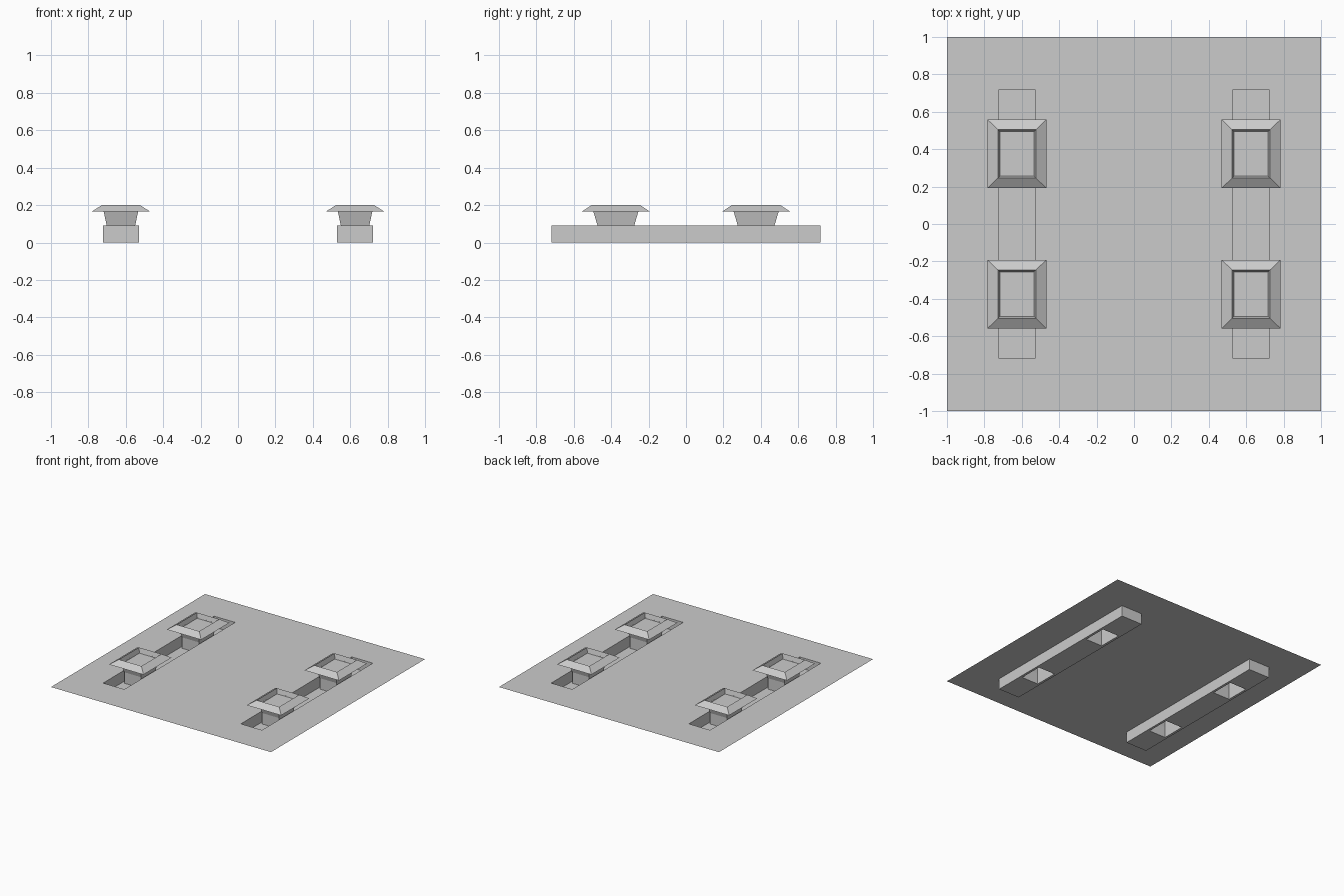
import bpy

if "Cube" in bpy.data.objects:
    bpy.data.objects.remove(bpy.data.objects["Cube"])

PLATE_Z = 0.09
SLOT_X, SLOT_HX, SLOT_HY = 0.626, 0.096, 0.72
POST_Y, POST_HX, POST_HY = 0.375, 0.076, 0.098


def make_object(name, verts, faces):
    mesh = bpy.data.meshes.new(name)
    mesh.from_pydata(verts, [], faces)
    mesh.update()
    obj = bpy.data.objects.new(name, mesh)
    bpy.context.collection.objects.link(obj)
    return obj


def sheet_with_holes(name, xs, ys, z):
    """Flat sheet on a cut grid; every odd/odd cell is left open."""
    verts = [(x, y, z) for y in ys for x in xs]
    n = len(xs)
    faces = [(j * n + i, j * n + i + 1, (j + 1) * n + i + 1, (j + 1) * n + i)
             for j in range(len(ys) - 1) for i in range(n - 1)
             if not (i % 2 and j % 2)]
    return make_object(name, verts, faces)


def ring_chain(name, cx, cy, rings, cap):
    """Skin through rectangles given as (half x, half y, z)."""
    verts = [(cx + sx * hx, cy + sy * hy, z) for hx, hy, z in rings
             for sx, sy in ((-1, -1), (1, -1), (1, 1), (-1, 1))]
    faces = [(r * 4 + i, r * 4 + (i + 1) % 4, r * 4 + 4 + (i + 1) % 4, r * 4 + 4 + i)
             for r in range(len(rings) - 1) for i in range(4)]
    if cap:
        k = 4 * (len(rings) - 1)
        faces.append((k, k + 1, k + 2, k + 3))
    return make_object(name, verts, faces)


# Base plate with two long slots
sheet_with_holes("base_plate",
                 [-1, -SLOT_X - SLOT_HX, -SLOT_X + SLOT_HX,
                  SLOT_X - SLOT_HX, SLOT_X + SLOT_HX, 1],
                 [-1, -SLOT_HY, SLOT_HY, 1], PLATE_Z)

for sx, side in ((-1, "left"), (1, "right")):
    cx = sx * SLOT_X
    # Sunken trench: walls, then floor open under each post
    ring_chain(f"trench_walls_{side}", cx, 0,
               [(SLOT_HX, SLOT_HY, PLATE_Z), (SLOT_HX, SLOT_HY, 0)], False)
    sheet_with_holes(f"trench_floor_{side}",
                     [cx - SLOT_HX, cx - POST_HX, cx + POST_HX, cx + SLOT_HX],
                     [-SLOT_HY, -POST_Y - POST_HY, -POST_Y + POST_HY,
                      POST_Y - POST_HY, POST_Y + POST_HY, SLOT_HY], 0)
    # Hollow posts: shaft, flared neck, sloped rim, shallow tray
    for sy, end in ((-1, "front"), (1, "back")):
        ring_chain(f"post_{end}_{side}", cx, sy * POST_Y,
                   [(POST_HX, POST_HY, 0),
                    (POST_HX, POST_HY, PLATE_Z),
                    (0.092, 0.120, 0.165),
                    (0.157, 0.183, 0.165),
                    (0.102, 0.130, 0.20),
                    (0.091, 0.119, 0.16)], True)
